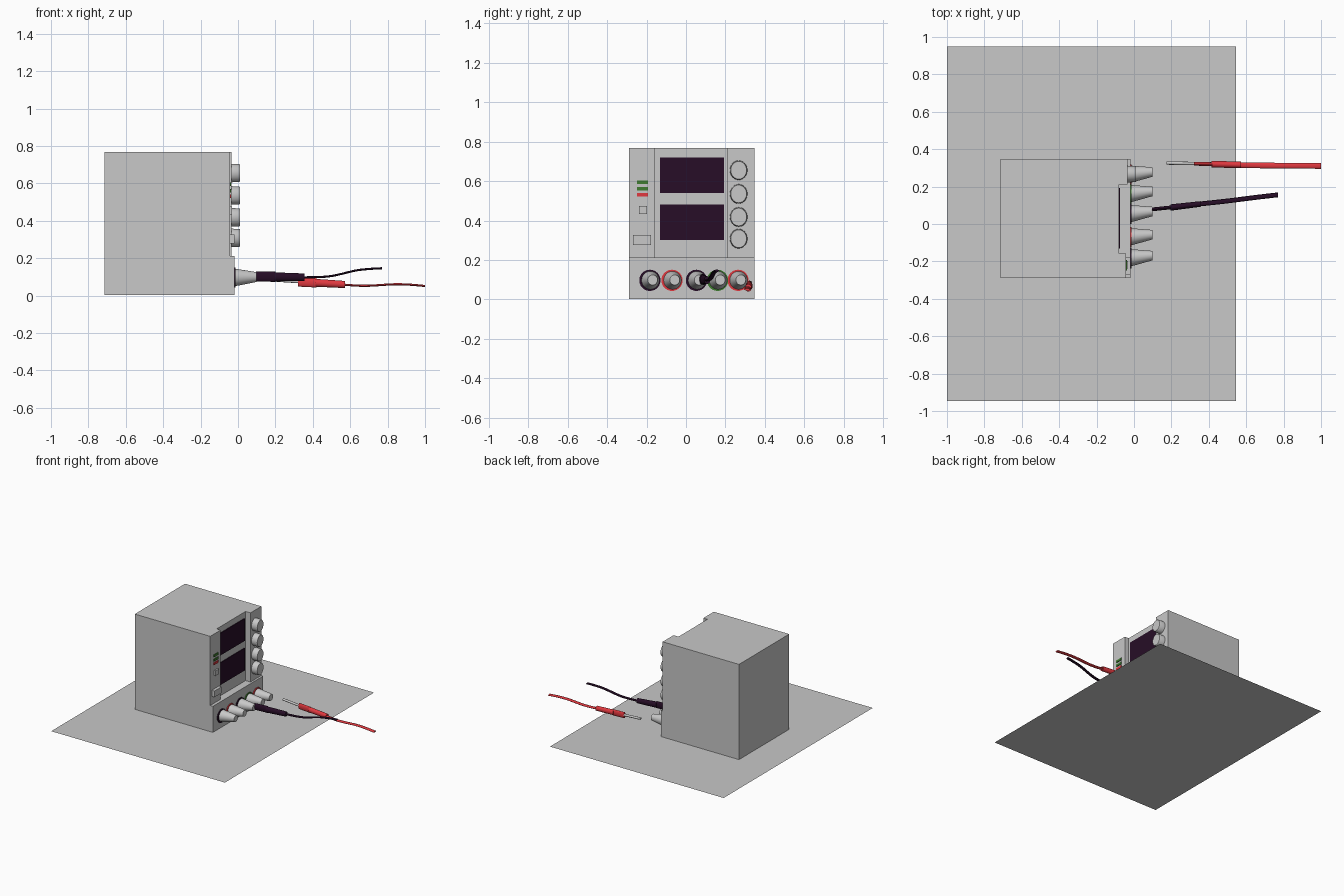
import bpy, bmesh, math

if "Cube" in bpy.data.objects:
    bpy.data.objects.remove(bpy.data.objects["Cube"])


def mat(name, r, g, b):
    m = bpy.data.materials.new(name)
    m.diffuse_color = (r, g, b, 1)
    m.use_nodes = True
    m.node_tree.nodes["Principled BSDF"].inputs["Base Color"].default_value = m.diffuse_color
    return m


GREY = mat("grey", 0.58, 0.58, 0.58)
DARK = mat("dark_plum", 0.02, 0.004, 0.02)
RED = mat("red", 0.75, 0.04, 0.05)
GREEN = mat("green", 0.05, 0.2, 0.03)


def finish(bm, name, material, smooth=False):
    bmesh.ops.recalc_face_normals(bm, faces=bm.faces)
    me = bpy.data.meshes.new(name)
    bm.to_mesh(me)
    bm.free()
    ob = bpy.data.objects.new(name, me)
    bpy.context.collection.objects.link(ob)
    me.materials.append(material)
    if smooth:
        bpy.ops.object.select_all(action='DESELECT')
        ob.select_set(True)
        bpy.context.view_layer.objects.active = ob
        bpy.ops.object.shade_smooth_by_angle(angle=math.radians(35))
    return ob


def prism(name, outline, z0, z1, material):
    """Extrude a top-view outline from z0 to z1."""
    bm = bmesh.new()
    f = bm.faces.new([bm.verts.new((x, y, z0)) for x, y in outline])
    up = bmesh.ops.extrude_face_region(bm, geom=[f])
    vs = [v for v in up["geom"] if isinstance(v, bmesh.types.BMVert)]
    bmesh.ops.translate(bm, verts=vs, vec=(0, 0, z1 - z0))
    if f.is_valid is False or len(bm.faces) < len(outline) + 2:
        bm.verts.ensure_lookup_table()
        bm.faces.new(bm.verts[:len(outline)])
    return finish(bm, name, material)


def box(name, x0, x1, y0, y1, z0, z1, material):
    return prism(name, [(x0, y0), (x1, y0), (x1, y1), (x0, y1)], z0, z1, material)


def loft(name, sections, material, sides=20):
    """Skin oval sections (x, y, z, half width, half height) along x."""
    bm = bmesh.new()
    rings = []
    for x, y, z, ry, rz in sections:
        rings.append([bm.verts.new((x, y + ry * math.cos(2 * math.pi * i / sides),
                                    z + rz * math.sin(2 * math.pi * i / sides)))
                      for i in range(sides)])
    for a, b in zip(rings, rings[1:]):
        for i in range(sides):
            j = (i + 1) % sides
            bm.faces.new((a[i], a[j], b[j], b[i]))
    bm.faces.new(rings[0])
    bm.faces.new(rings[-1])
    return finish(bm, name, material, True)


def wire(name, points, ry, rz, material, steps=6):
    """Smooth wire through points (Catmull-Rom)."""
    p = [points[0]] + points + [points[-1]]
    secs = []
    for k in range(1, len(p) - 2):
        for s in range(steps + (k == len(p) - 3)):
            t = s / steps
            secs.append(tuple(0.5 * (2 * b + (c - a) * t + (2 * a - 5 * b + 4 * c - d) * t * t
                                     + (3 * b - a - 3 * c + d) * t ** 3)
                              for a, b, c, d in zip(p[k - 1], p[k], p[k + 1], p[k + 2])) + (ry, rz))
    return loft(name, secs, material, 10)


# table sheet under the unit
bm = bmesh.new()
bm.faces.new([bm.verts.new(c) for c in
              ((-1, -0.945, 0), (0.545, -0.945, 0), (0.545, 0.95, 0), (-1, 0.95, 0))])
finish(bm, "table_sheet", GREY)

# housing: stepped base and upper part with recessed display bay
BACK, Y0, Y1, FACE, BAY, LIP = -0.715, -0.29, 0.348, -0.044, -0.08, -0.02
box("base_housing", BACK, LIP, Y0, Y1, 0.002, 0.212, GREY)
prism("upper_housing", [(BACK, Y0), (FACE, Y0), (FACE, -0.157), (BAY, -0.157), (BAY, 0.21),
                        (FACE + 0.008, 0.21), (FACE + 0.008, Y1), (BACK, Y1)], 0.212, 0.768, GREY)

# two display screens
for n, z in (("upper", 0.54), ("lower", 0.302)):
    box(n + "_screen", BAY - 0.002, BAY + 0.006, -0.132, 0.193, z, z + 0.179, DARK)

# indicator lamps, button and power switch
for i, (z, m) in enumerate(((0.595, GREEN), (0.561, GREEN), (0.531, RED))):
    box(f"lamp_{i + 1}", FACE - 0.003, FACE + 0.006, -0.249, -0.193, z - 0.009, z + 0.009, m)
box("button", FACE - 0.002, FACE + 0.012, -0.239, -0.198, 0.434, 0.475, GREY)
box("power_switch", FACE - 0.002, -0.02, -0.269, -0.178, 0.277, 0.327, GREY)

# adjustment knobs
for i, z in enumerate((0.655, 0.535, 0.418, 0.308)):
    loft(f"knob_{i + 1}", [(FACE - 0.005, 0.267, z, 0.045, 0.05),
                           (0.007, 0.267, z, 0.043, 0.048),
                           (0.012, 0.267, z, 0.04, 0.045)], GREY, 24)

# binding posts with coloured collars
for i, (y, m) in enumerate(((-0.183, DARK), (-0.071, RED), (0.053, DARK),
                            (0.16, GREEN), (0.264, RED))):
    loft(f"post_collar_{i + 1}", [(-0.025, y, 0.097, 0.054, 0.054),
                                  (-0.013, y, 0.097, 0.054, 0.054)], m, 24)
    loft(f"binding_post_{i + 1}", [(-0.02, y + 0.002, 0.097, 0.046, 0.047),
                                   (0.0, y + 0.004, 0.097, 0.043, 0.044),
                                   (0.1, y + 0.014, 0.099, 0.025, 0.026)], GREY, 24)

# black lead, plugged in
loft("black_plug_nose", [(0.095, 0.078, 0.102, 0.01, 0.026),
                         (0.2, 0.089, 0.101, 0.01, 0.028)], DARK)
loft("black_plug_grip", [(0.195, 0.088, 0.1, 0.017, 0.024),
                         (0.355, 0.107, 0.098, 0.015, 0.02)], DARK)
wire("black_wire", [(0.35, 0.107, 0.097), (0.49, 0.122, 0.103), (0.625, 0.139, 0.133),
                    (0.7, 0.148, 0.142), (0.77, 0.156, 0.146)], 0.013, 0.006, DARK)

# red lead, loose
loft("red_plug_pin", [(0.175, 0.326, 0.085, 0.009, 0.009),
                      (0.33, 0.323, 0.074, 0.009, 0.009)], GREY, 12)
loft("red_plug_nose", [(0.32, 0.322, 0.072, 0.01, 0.024),
                       (0.42, 0.32, 0.068, 0.01, 0.025)], RED)
loft("red_plug_grip", [(0.415, 0.32, 0.068, 0.018, 0.021),
                       (0.572, 0.316, 0.059, 0.017, 0.019)], RED)
wire("red_wire", [(0.565, 0.315, 0.058), (0.68, 0.313, 0.052), (0.83, 0.312, 0.06),
                  (0.92, 0.311, 0.058), (1.0, 0.31, 0.051)], 0.015, 0.006, RED)
